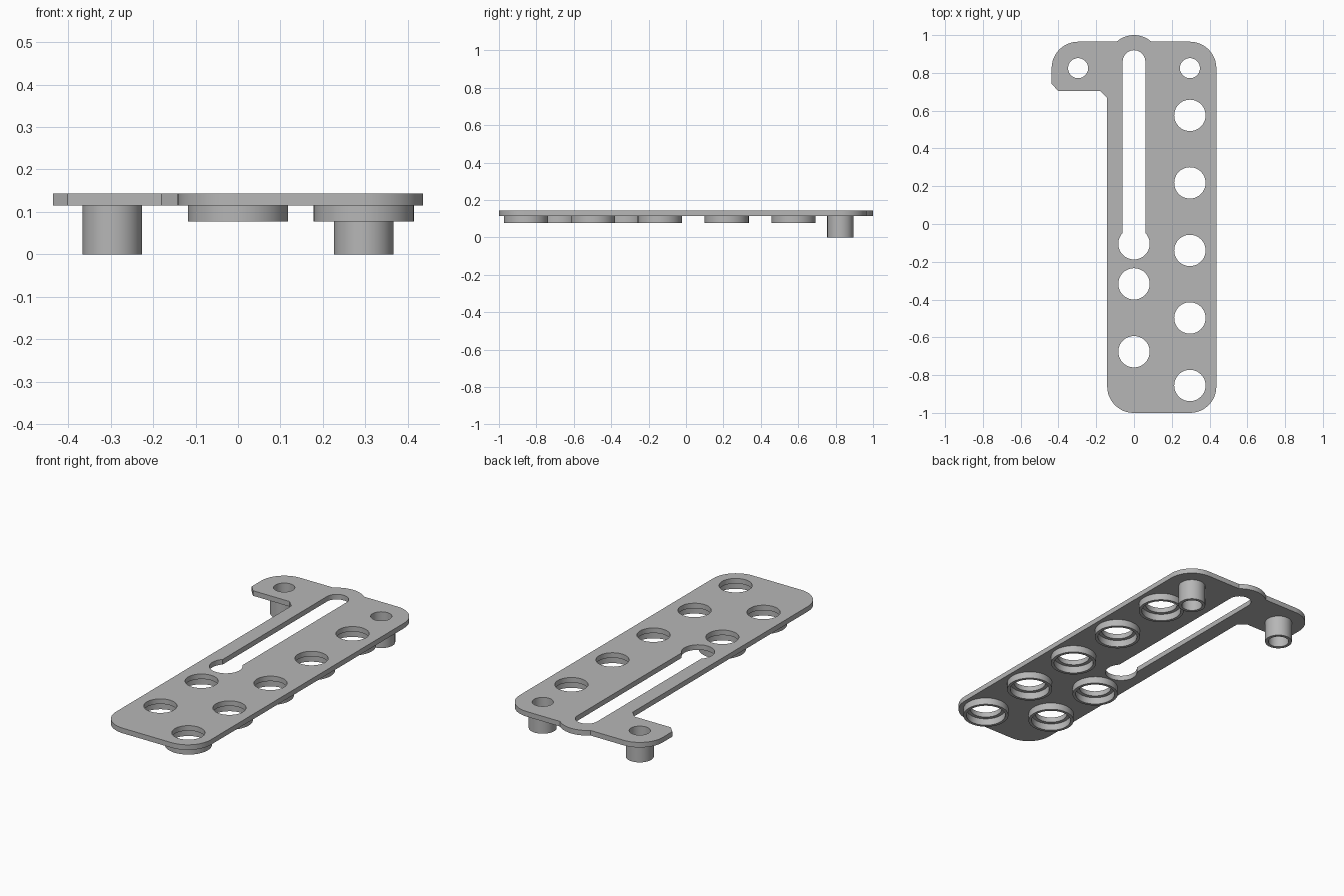
import bpy, bmesh
from math import cos, sin, pi, radians, asin, sqrt

cube = bpy.data.objects.get("Cube")
if cube:
    bpy.data.objects.remove(cube, do_unlink=True)

grey = bpy.data.materials.new("matte grey")
grey.use_nodes = True
colour = (0.47, 0.47, 0.47, 1)
grey.diffuse_color = colour
grey.node_tree.nodes["Principled BSDF"].inputs["Base Color"].default_value = colour

SEG = 48
PLATE_LOW, PLATE_TOP = 0.115, 0.143
RING_LOW = 0.077
COL_X = 0.296                      # hole column and post offset from the slot
POST_Y = 0.825
RING_R, BORE_R, HOLE_R = 0.118, 0.102, 0.083
POST_R, POST_HOLE_R = 0.07, 0.053
CORNER = 0.14
SLOT_HALF, SLOT_END, KEY_Y = 0.06, 0.86, -0.105


def arc(cx, cy, r, start, end, n=12):
    """Points along an arc, angles in degrees."""
    angles = [radians(start + (end - start) * i / n) for i in range(n + 1)]
    return [(cx + r * cos(a), cy + r * sin(a)) for a in angles]


def circle(cx, cy, r):
    return arc(cx, cy, r, 0, 360, SEG)[:-1]


def finish(name, mesh):
    obj = bpy.data.objects.new(name, mesh)
    bpy.context.collection.objects.link(obj)
    mesh.materials.clear()
    mesh.materials.append(grey)
    bpy.ops.object.select_all(action="DESELECT")
    obj.select_set(True)
    bpy.context.view_layer.objects.active = obj
    bpy.ops.object.shade_smooth_by_angle(angle=radians(30))
    return obj


def flat_plate(name, loops, low, top):
    """Filled outline with holes, thickened between two heights."""
    curve = bpy.data.curves.new(name, "CURVE")
    curve.dimensions = "2D"
    curve.fill_mode = "BOTH"
    curve.extrude = (top - low) / 2
    for loop in loops:
        spline = curve.splines.new("POLY")
        spline.points.add(len(loop) - 1)
        for point, (x, y) in zip(spline.points, loop):
            point.co = (x, y, 0, 1)
        spline.use_cyclic_u = True
    helper = bpy.data.objects.new(name + "_outline", curve)
    bpy.context.collection.objects.link(helper)
    graph = bpy.context.evaluated_depsgraph_get()
    mesh = bpy.data.meshes.new_from_object(helper.evaluated_get(graph))
    bpy.data.objects.remove(helper, do_unlink=True)
    bm = bmesh.new()
    bm.from_mesh(mesh)
    bmesh.ops.remove_doubles(bm, verts=bm.verts, dist=0.0001)
    bmesh.ops.recalc_face_normals(bm, faces=bm.faces)
    bmesh.ops.translate(bm, verts=bm.verts, vec=(0, 0, (low + top) / 2))
    bm.to_mesh(mesh)
    bm.free()
    return finish(name, mesh)


def tube(name, x, y, outer, inner, low, top):
    """Upright hollow cylinder."""
    bm = bmesh.new()
    section = [(outer, low), (outer, top), (inner, top), (inner, low)]
    rings = [[bm.verts.new((px, py, z)) for px, py in circle(x, y, r)]
             for r, z in section]
    for k, ring in enumerate(rings):
        above = rings[(k + 1) % len(rings)]
        for i in range(SEG):
            j = (i + 1) % SEG
            bm.faces.new((ring[i], ring[j], above[j], above[i]))
    bmesh.ops.recalc_face_normals(bm, faces=bm.faces)
    mesh = bpy.data.meshes.new(name)
    bm.to_mesh(mesh)
    bm.free()
    return finish(name, mesh)


# Plate outline, counter-clockwise from the front edge
right, left = COL_X + CORNER, -0.142
back = POST_Y + CORNER
bump = math_angle = asin((back - SLOT_END) / CORNER) * 180 / pi
outline = (
    arc(right - CORNER, -1 + CORNER, CORNER, -90, 0)
    + arc(COL_X, POST_Y, CORNER, 0, 90)
    + arc(0, SLOT_END, CORNER, bump, 180 - bump)
    + arc(-COL_X, POST_Y, CORNER, 90, 180)
    + [(-right, 0.742), (-0.402, 0.705), (-0.18, 0.705), (left, 0.668)]
    + arc(left + CORNER, -1 + CORNER, CORNER, 180, 270)
)

# Keyhole slot: narrow channel opening into a round hole
neck = asin(sqrt(HOLE_R ** 2 - SLOT_HALF ** 2) / HOLE_R) * 180 / pi
keyhole = (arc(0, SLOT_END, SLOT_HALF, 0, 180, 24)
           + arc(0, KEY_Y, HOLE_R, 180 - neck, 360 + neck, 36))

# Hole positions
spots = [(COL_X, 0.575 - 0.3575 * i) for i in range(5)]
spots += [(0, -0.317), (0, -0.676)]
posts = [("left_post", COL_X), ("right_post", -COL_X)]

holes = [circle(x, y, HOLE_R) for x, y in spots]
holes += [circle(x, POST_Y, POST_HOLE_R) for _, x in posts]
flat_plate("plate", [outline, keyhole] + holes, PLATE_LOW, PLATE_TOP)

# Collars under the holes
for i, (x, y) in enumerate(spots):
    tube(f"collar_{i + 1}", x, y, RING_R, BORE_R, RING_LOW, PLATE_LOW)

# Hollow standing posts
for name, x in posts:
    tube(name, x, POST_Y, POST_R, POST_HOLE_R, 0, PLATE_LOW)
